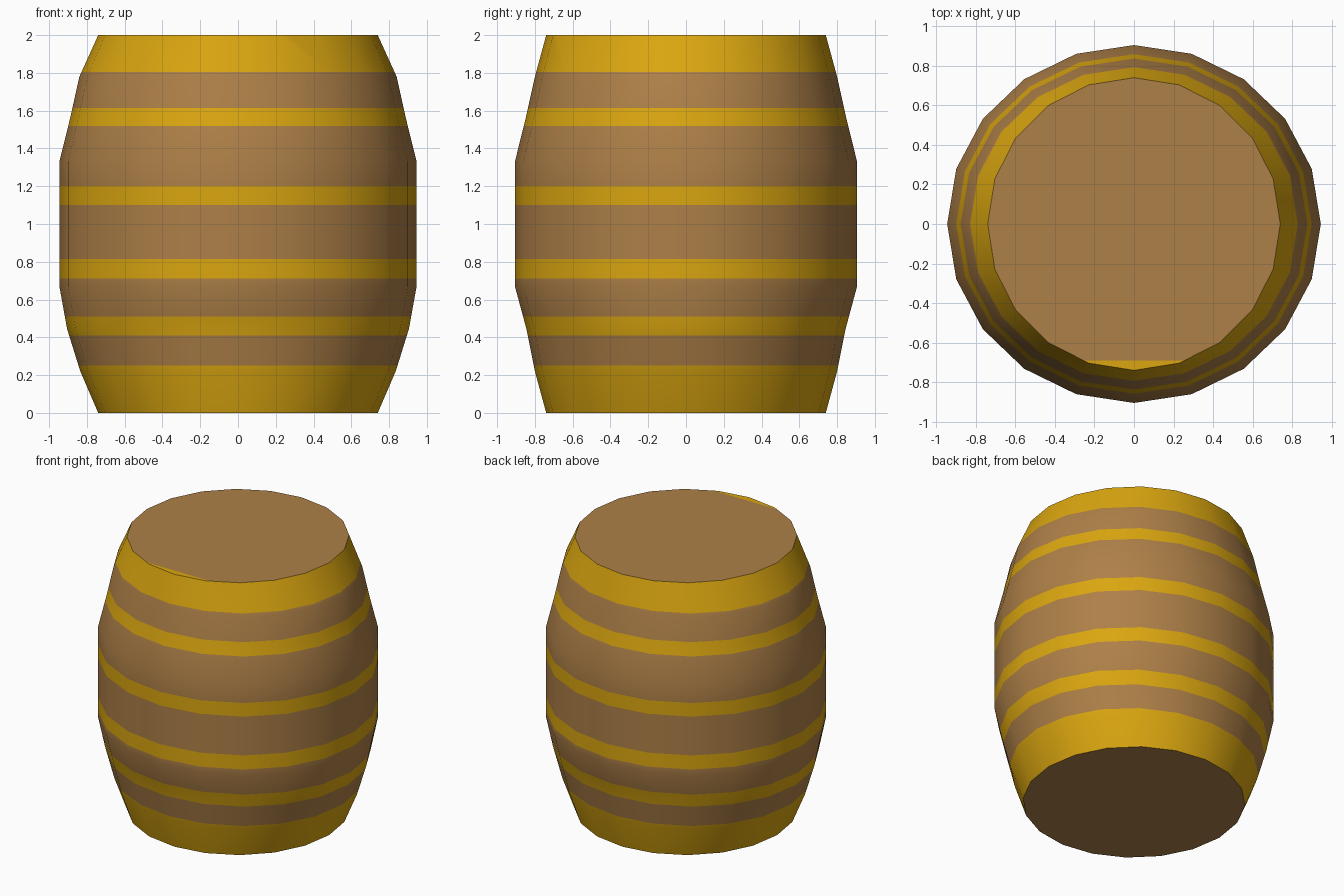
import bpy, bmesh, math

if "Cube" in bpy.data.objects:
    bpy.data.objects.remove(bpy.data.objects["Cube"])

SIDES = 20
# Profile: height, half width in x, half depth in y
PROFILE = [(0, .74, .74), (.22, .835, .80), (.445, .905, .845), (.667, .945, .905),
           (1.333, .945, .905), (1.555, .89, .85), (1.78, .84, .80), (2, .74, .74)]
# Yellow hoops: bottom and top height
HOOPS = [(0, .25), (.41, .51), (.712, .815), (1.10, 1.20), (1.52, 1.615), (1.805, 2)]


def material(name, rgb):
    m = bpy.data.materials.new(name)
    m.diffuse_color = (*rgb, 1)
    m.use_nodes = True
    m.node_tree.nodes["Principled BSDF"].inputs["Base Color"].default_value = m.diffuse_color
    return m


def radii(z):
    for (z0, a0, b0), (z1, a1, b1) in zip(PROFILE, PROFILE[1:]):
        if z <= z1:
            t = (z - z0) / (z1 - z0)
            return a0 + (a1 - a0) * t, b0 + (b1 - b0) * t


wood = material("brown wood", (.42, .214, .064))
gold = material("golden hoop", (.70, .38, .005))

bm = bmesh.new()

# Rings at every profile point and every hoop edge
heights = sorted({p[0] for p in PROFILE} | {z for h in HOOPS for z in h})
rings = []
for z in heights:
    a, b = radii(z)
    rings.append([bm.verts.new((a * math.cos(2 * math.pi * i / SIDES),
                                b * math.sin(2 * math.pi * i / SIDES), z))
                  for i in range(SIDES)])

# Staves and painted hoops, coloured by height
for k in range(len(heights) - 1):
    mid = (heights[k] + heights[k + 1]) / 2
    is_hoop = any(lo < mid < hi for lo, hi in HOOPS)
    for i in range(SIDES):
        j = (i + 1) % SIDES
        f = bm.faces.new((rings[k][i], rings[k][j], rings[k + 1][j], rings[k + 1][i]))
        f.material_index = int(is_hoop)

# Flat lids
bm.faces.new(rings[0][::-1])
lid = bm.faces.new(rings[-1])

# Sliver of hoop colour on the front edge of the top lid
bmesh.ops.bisect_plane(bm, geom=[lid] + lid.edges[:] + lid.verts[:],
                       plane_co=(0, -.69, 2), plane_no=(0, 1, 0))
for f in bm.faces:
    if f.normal.z > .9 or all(v.co.z > 1.999 for v in f.verts):
        if f.calc_center_median().y < -.69:
            f.material_index = 1

bmesh.ops.recalc_face_normals(bm, faces=bm.faces[:])
mesh = bpy.data.meshes.new("barrel")
bm.to_mesh(mesh)
bm.free()
mesh.materials.append(wood)
mesh.materials.append(gold)
barrel = bpy.data.objects.new("barrel", mesh)
bpy.context.collection.objects.link(barrel)
bpy.context.view_layer.objects.active = barrel
barrel.select_set(True)
bpy.ops.object.shade_smooth_by_angle(angle=math.radians(35))
